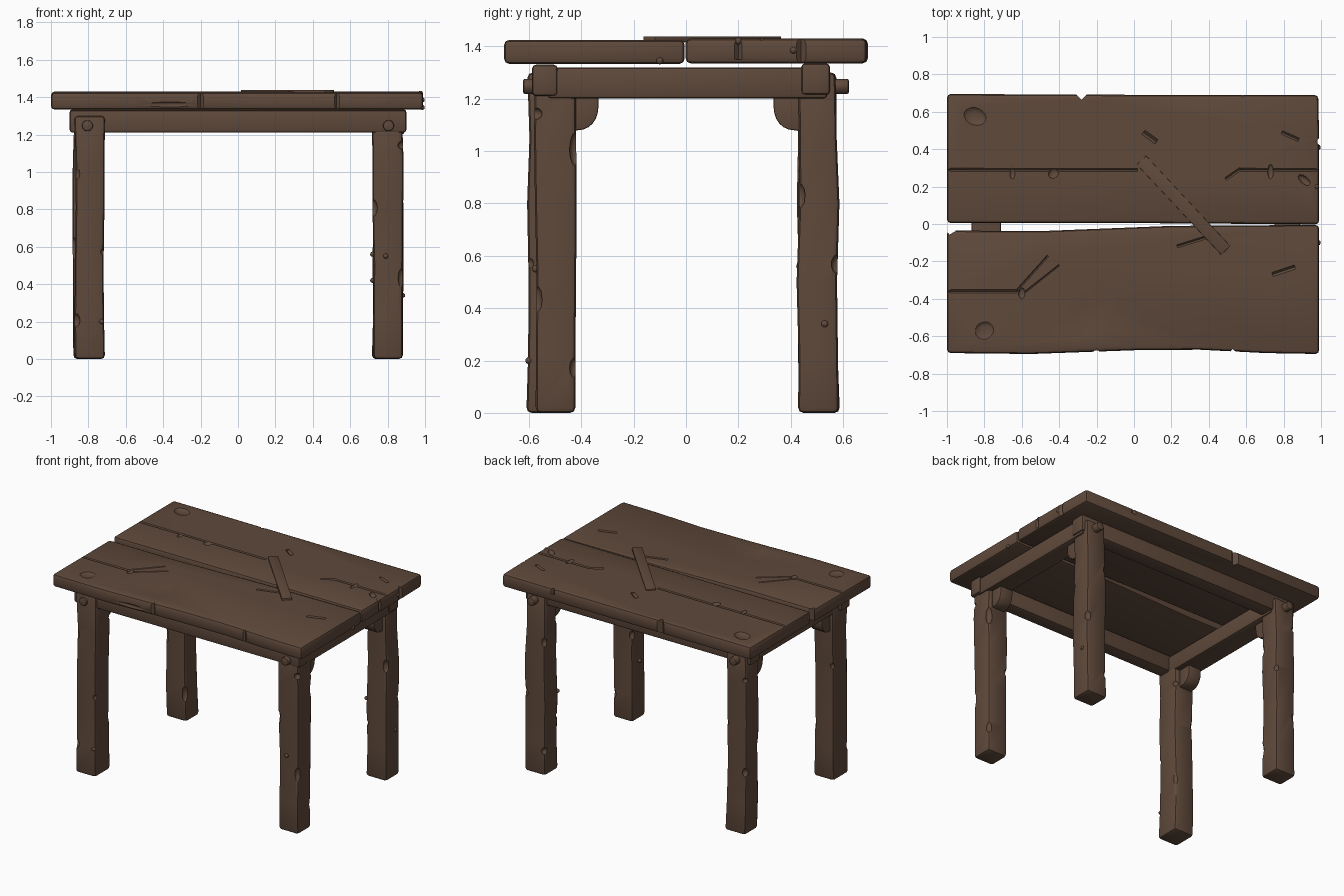
import bpy, bmesh, math, random
from mathutils import Matrix, Vector

if "Cube" in bpy.data.objects:
    bpy.data.objects.remove(bpy.data.objects["Cube"])

random.seed(7)
wood = bpy.data.materials.new("dark_brown_wood")
wood.diffuse_color = (0.115, 0.067, 0.044, 1)
wood.use_nodes = True
wood.node_tree.nodes["Principled BSDF"].inputs["Base Color"].default_value = wood.diffuse_color
parts = []


def make(name, bm, part=True):
    bmesh.ops.recalc_face_normals(bm, faces=bm.faces)
    me = bpy.data.meshes.new(name)
    bm.to_mesh(me)
    bm.free()
    o = bpy.data.objects.new(name, me)
    bpy.context.collection.objects.link(o)
    if part:
        parts.append(o)
    return o


def bake(o):
    dg = bpy.context.evaluated_depsgraph_get()
    o.data = bpy.data.meshes.new_from_object(o.evaluated_get(dg))
    o.modifiers.clear()


def bevel(o, width, segments=2):
    m = o.modifiers.new("worn_edges", 'BEVEL')
    m.width, m.segments = width, segments
    m.limit_method, m.angle_limit = 'ANGLE', math.radians(30)
    bake(o)
    return o


def loft(name, rings, width):
    """Skin between rings that share a point count, cap the ends, round the edges."""
    bm = bmesh.new()
    vs = [[bm.verts.new(p) for p in r] for r in rings]
    n = len(vs[0])
    for a, b in zip(vs, vs[1:]):
        for i in range(n):
            bm.faces.new((a[i], a[(i + 1) % n], b[(i + 1) % n], b[i]))
    bm.faces.new(vs[0])
    bm.faces.new(vs[-1])
    return bevel(make(name, bm), width)


def prism(name, outline, z0, z1, width):
    return loft(name, [[(x, y, z) for x, y in outline] for z in (z0, z1)], width)


def box(name, x0, x1, y0, y1, z0, z1, width=0.015):
    return prism(name, [(x0, y0), (x1, y0), (x1, y1), (x0, y1)], z0, z1, width)


def cut_box(loc, size, rz=0, rx=0):
    bm = bmesh.new()
    m = (Matrix.Translation(loc) @ Matrix.Rotation(math.radians(rz), 4, 'Z')
         @ Matrix.Rotation(math.radians(rx), 4, 'X') @ Matrix.Diagonal((*size, 1)))
    bmesh.ops.create_cube(bm, size=1, matrix=m)
    return make("cutter", bm, False)


def cut_ball(loc, size, rz=0):
    bm = bmesh.new()
    m = (Matrix.Translation(loc) @ Matrix.Rotation(math.radians(rz), 4, 'Z')
         @ Matrix.Diagonal((*size, 1)))
    bmesh.ops.create_icosphere(bm, subdivisions=2, radius=1, matrix=m)
    return make("cutter", bm, False)


def carve(o, cutters):
    for c in cutters:
        c.hide_render = True
        m = o.modifiers.new("cut", 'BOOLEAN')
        m.operation, m.solver, m.object = 'DIFFERENCE', 'EXACT', c
    bake(o)
    for c in cutters:
        bpy.data.objects.remove(c)


def groove(x0, y0, x1, y1, z, w=0.012):
    d = Vector((x1 - x0, y1 - y0))
    return cut_box(((x0 + x1) / 2, (y0 + y1) / 2, z), (d.length, w, w),
                   math.degrees(math.atan2(d.y, d.x)), 45)


# table top: two worn planks with a tapering gap
TOP = 1.425
front = prism("front_plank", [(-1, -.69), (-.55, -.695), (0, -.675), (.35, -.672), (.7, -.69),
                              (.99, -.695), (.99, -.005), (.2, -.01), (-.1, -.022),
                              (-.5, -.038), (-1, -.035)], 1.333, TOP, 0.02)
carve(front, [groove(-1.02, -.36, -.59, -.36, TOP),
              groove(-.63, -.36, -.46, -.17, TOP, .008),
              groove(-.59, -.37, -.4, -.22, TOP + .001, .008),
              groove(.23, -.12, .42, -.06, TOP, .012),
              groove(.74, -.27, .86, -.23, TOP, .016),
              cut_ball((-.8, -.57, TOP + .004), (.055, .05, .014), 30),
              cut_ball((-.25, -.5, TOP + .02), (.12, .18, .026), 10),
              cut_ball((-.6, -.37, TOP), (.018, .03, .012)),
              cut_box((-.2, -.695, 1.4), (.04, .04, .12), 45),
              cut_box((.53, -.70, 1.38), (.045, .045, .2), 50),
              cut_ball((-.35, -.71, 1.36), (.16, .035, .02)),
              cut_box((-.98, -.03, 1.4), (.04, .04, .2), 30)])

back = prism("back_plank", [(-1, .005), (0, .005), (.99, -.002), (.99, .45), (.985, .69),
                            (.2, .69), (-1, .695)], 1.335, 1.43, 0.02)
ZB = 1.43
carve(back, [groove(-1.02, .29, .02, .288, ZB), groove(.56, .29, 1.02, .288, ZB),
             groove(.49, .24, .57, .295, ZB),
             groove(.05, .49, .12, .44, ZB, .02), groove(.79, .49, .88, .45, ZB, .014),
             cut_ball((-.85, .575, ZB + .004), (.065, .05, .016), -20),
             cut_ball((-.65, .27, ZB), (.015, .03, .012)),
             cut_ball((-.43, .27, ZB), (.03, .025, .012), 40),
             cut_ball((.73, .28, ZB), (.016, .04, .014)),
             cut_ball((.91, .235, ZB), (.04, .02, .02), -40),
             cut_box((-.28, .70, 1.38), (.05, .05, .25), 45),
             cut_box((.58, .695, 1.42), (.03, .03, .06), 45),
             cut_box((1.0, .44, 1.40), (.04, .04, .12), 45),
             cut_box((1.0, .2, 1.40), (.035, .035, .1), 45)])

# thin repair strip nailed diagonally over the gap
mid, d = Vector((.265, .1)), Vector((.43, -.46)).normalized()
s = Vector((-d.y, d.x)) * .034
prism("repair_strip", [mid - d * .33 - s, mid + d * .33 - s, mid + d * .33 + s, mid - d * .33 + s],
      1.415, 1.438, 0.003)

# rails under the top
box("front_rail", -.90, .90, -.588, -.49, 1.21, 1.33)
box("back_rail", -.90, .90, .44, .55, 1.215, 1.335)
box("right_rail", .75, .89, -.53, .54, 1.20, 1.32)
box("left_rail", -.87, -.71, -.53, .54, 1.20, 1.32)

# four crooked, chipped legs
legs = {"front_left_leg": (-.87, -.71, -.605, -.43), "front_right_leg": (.72, .88, -.575, -.42),
        "back_left_leg": (-.88, -.72, .43, .58), "back_right_leg": (.72, .88, .43, .58)}
for name, (x0, x1, y0, y1) in legs.items():
    rings = []
    for z in (0, .22, .5, .8, 1.05, 1.30):
        jx, jy = random.uniform(-.006, .006), random.uniform(-.006, .006)
        g = random.uniform(-.004, .003)
        rings.append([(x0 + jx - g, y0 + jy - g, z), (x1 + jx + g, y0 + jy - g, z),
                      (x1 + jx + g, y1 + jy + g, z), (x0 + jx - g, y1 + jy + g, z)])
    leg = loft(name, rings, 0.02)
    chips = []
    for i, z in enumerate((.2, .42, .6, .8, .98, 1.13)):
        # chips alternate round the four corners
        cx, cy = [(x0, y0), (x1, y1), (x1, y0), (x0, y1)][(i + len(parts)) % 4]
        chips.append(cut_ball((cx, cy, z + random.uniform(-.04, .04)),
                              (.026, .026, random.uniform(.02, .07)), random.uniform(0, 90)))
    carve(leg, chips)

# rounded brackets and bolts at each leg
arc = [(.335 + .075 * (1 - math.cos(a)), 1.165 - .085 * math.sin(a))
       for a in [math.radians(15 * i) for i in range(7)]]
profile = [(.445, 1.22), (.335, 1.22)] + arc + [(.445, 1.075)]
for sx, xn in ((-1, "left"), (1, "right")):
    for sy, yn in ((-1, "front"), (1, "back")):
        loft(f"{yn}_{xn}_bracket",
             [[(sx * .8 + dx, sy * y, z) for y, z in profile] for dx in (-.05, .05)], 0.006)
        bm = bmesh.new()
        bmesh.ops.create_cone(bm, cap_ends=True, segments=12, radius1=.03, radius2=.03, depth=.09,
                              matrix=Matrix.Translation((sx * .805, sy * .577, 1.247))
                              @ Matrix.Rotation(math.pi / 2, 4, 'X'))
        bevel(make(f"{yn}_{xn}_bolt", bm), 0.008)

# small knots standing proud of the wood
for i, (x, y, z) in enumerate([(.79, -.605 + .03, .55), (.72, .435, .56), (.88, .53, .34),
                               (-.73, -.6, .2), (.985, .41, 1.385), (.975, .2, 1.42),
                               (.985, -.1, 1.345), (.72, -.5, .42)]):
    bm = bmesh.new()
    bmesh.ops.create_icosphere(bm, subdivisions=2, radius=.014,
                               matrix=Matrix.Translation((x, y, z)))
    make(f"knot_{i + 1}", bm)

# one colour, smooth shading with crisp edges
bpy.ops.object.select_all(action='DESELECT')
for o in parts:
    o.data.materials.clear()
    o.data.materials.append(wood)
    o.select_set(True)
bpy.context.view_layer.objects.active = parts[0]
bpy.ops.object.shade_smooth_by_angle(angle=math.radians(35))
